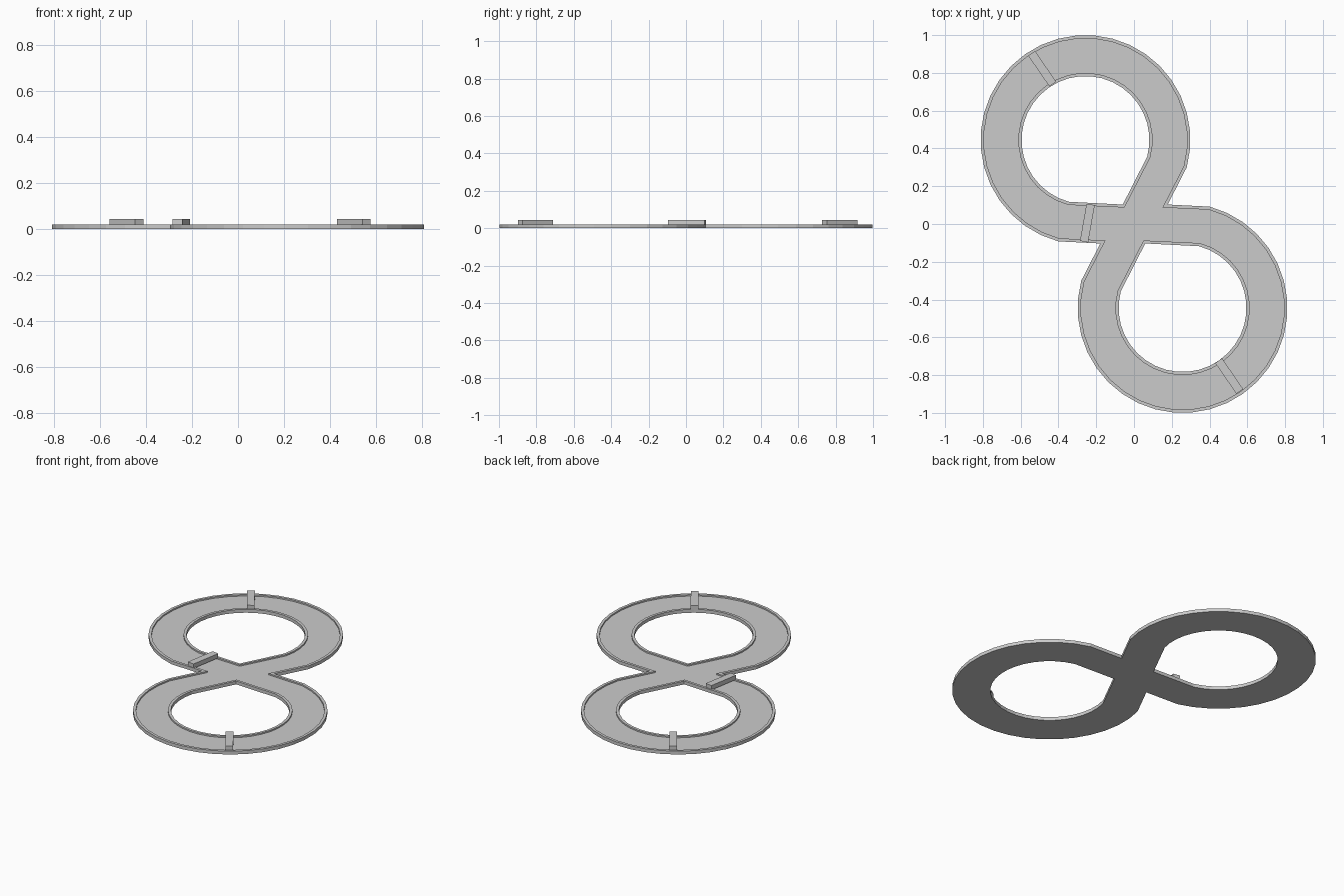
import bpy, bmesh, math
from mathutils import Vector, Matrix

if "Cube" in bpy.data.objects:
    bpy.data.objects.remove(bpy.data.objects["Cube"])

CX, CY = -0.257, 0.4445        # centre of the upper loop
N = 27                         # arc segments per loop
TOP, FLOOR = 0.021, 0.012      # kerb height, road height


def arc(r):
    pts = []
    for k in range(N + 1):
        a = math.radians(255 - 270 * k / N)
        pts.append((CX + r * math.cos(a), CY + r * math.sin(a)))
    return pts


def notch(w):
    # corner where the outer edges of the two roads meet, left side
    return (-math.sqrt(3) * w, -w)


def tip(w):
    # corner where the inner edges of the two roads meet, top side
    return (-w / math.sqrt(3), w)


def outer(r, w):
    x, y = notch(w)
    return [(x, y)] + arc(r) + [(-x, -y)]


def inner(r, w):
    return [tip(w)] + arc(r) + [tip(w)]


WE, WF = 0.103, 0.087          # half width to the edge, to the kerb line
oe, of = outer(0.5555, WE), outer(0.5385, WF)
ie, fi = inner(0.3385, WE), inner(0.3555, WF)

# Figure-eight road: cross-section with a kerb on each side, swept round
bm = bmesh.new()
section = [(oe, 0), (oe, TOP), (of, TOP), (of, FLOOR),
           (fi, FLOOR), (fi, TOP), (ie, TOP), (ie, 0)]
for s in (1, -1):
    rows = [[bm.verts.new((s * x, s * y, z)) for x, y in line] for line, z in section]
    for i in range(len(rows)):
        a, b = rows[i], rows[(i + 1) % len(rows)]
        for k in range(len(a) - 1):
            bm.faces.new((a[k], a[k + 1], b[k + 1], b[k]))
# Crossing panel in the middle, above and below
for w, z in ((WF, FLOOR), (WE, 0)):
    (nx, ny), (tx, ty) = notch(w), tip(w)
    bm.faces.new([bm.verts.new((x, y, z)) for x, y in
                  ((nx, ny), (-tx, -ty), (-nx, -ny), (tx, ty))])
bmesh.ops.remove_doubles(bm, verts=bm.verts, dist=1e-5)
bmesh.ops.recalc_face_normals(bm, faces=bm.faces)
me = bpy.data.meshes.new("track")
bm.to_mesh(me)
bm.free()
bpy.context.collection.objects.link(bpy.data.objects.new("track", me))


# Bars bridging the road
def bar(name, x, y, angle, length):
    bm = bmesh.new()
    bmesh.ops.create_cube(bm, size=1)
    m = (Matrix.Translation((x, y, 0.031)) @ Matrix.Rotation(math.radians(angle), 4, 'Z')
         @ Matrix.Diagonal((length, 0.044, 0.028, 1)))
    bm.transform(m)
    me = bpy.data.meshes.new(name)
    bm.to_mesh(me)
    bm.free()
    bpy.context.collection.objects.link(bpy.data.objects.new(name, me))


bar("upper_bar", -0.486, 0.822, -55.5, 0.197)
bar("lower_bar", 0.504, -0.805, -55.5, 0.197)
bar("crossing_bar", -0.247, 0.005, 80, 0.2)
